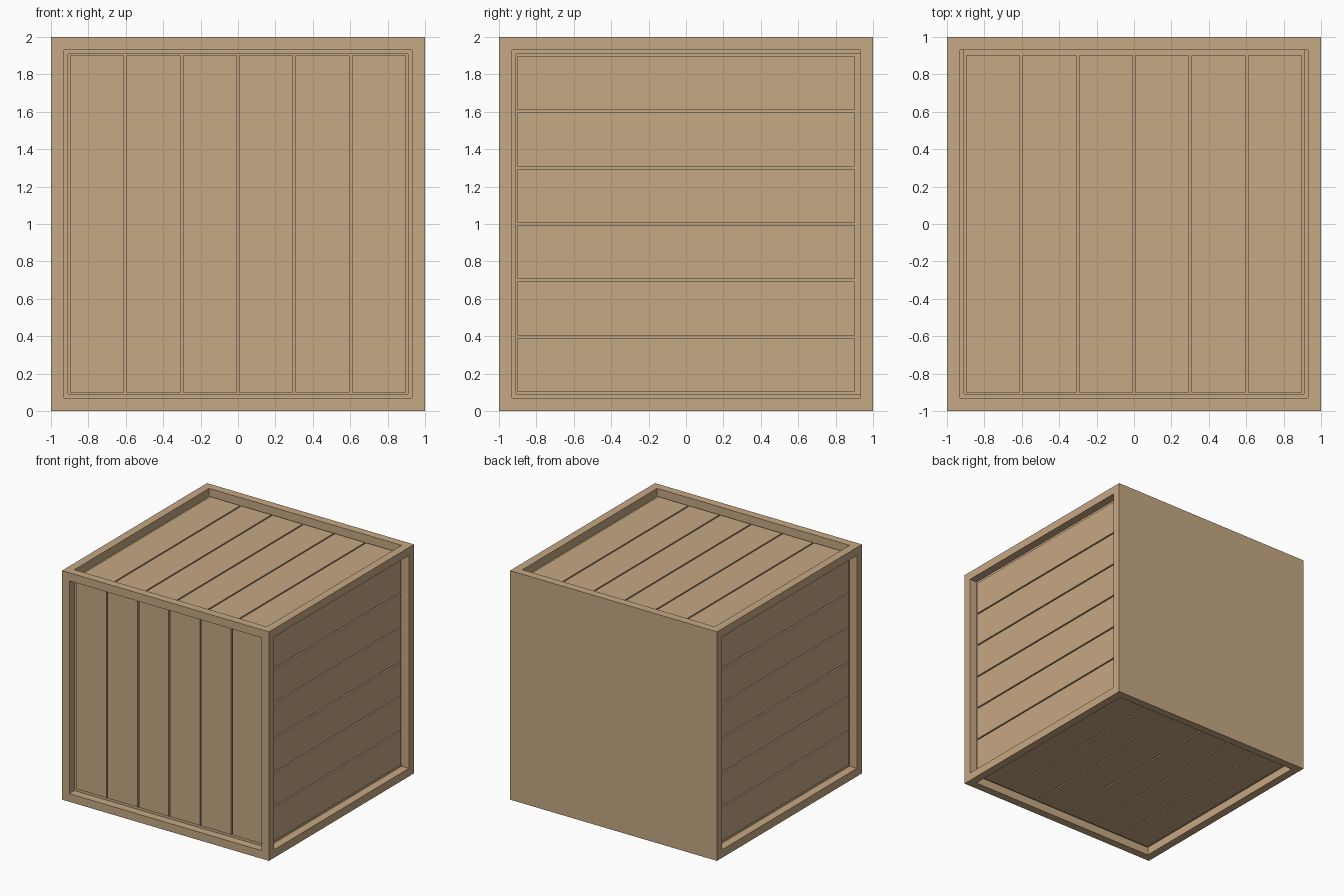
import bpy, bmesh
from mathutils import Matrix, Vector

if "Cube" in bpy.data.objects:
    bpy.data.objects.remove(bpy.data.objects["Cube"])

FRAME = 0.1       # frame width
RECESS = 0.053    # plank surface below the frame
FLOOR = 0.09      # bottom of the gaps between planks
COUNT, GAP, END = 6, 0.012, 0.002

wood = bpy.data.materials.new("wood")
wood.diffuse_color = (0.565, 0.392, 0.231, 1)
wood.use_nodes = True
wood.node_tree.nodes["Principled BSDF"].inputs["Base Color"].default_value = wood.diffuse_color


def finish(bm, name):
    mesh = bpy.data.meshes.new(name)
    bm.to_mesh(mesh)
    bm.free()
    mesh.materials.append(wood)
    obj = bpy.data.objects.new(name, mesh)
    bpy.context.collection.objects.link(obj)
    return obj


# Crate body: a cube with five recessed sides and a plain back
bm = bmesh.new()
bmesh.ops.create_cube(bm, size=2, matrix=Matrix.Translation((0, 0, 1)))
bm.normal_update()
sides = [f for f in bm.faces if f.normal.y < 0.5]
for face in sides:
    bmesh.ops.inset_individual(bm, faces=[face], thickness=FRAME)
    normal = face.normal.copy()
    inner = bmesh.ops.extrude_discrete_faces(bm, faces=[face])["faces"][0]
    bmesh.ops.translate(bm, verts=inner.verts, vec=normal * -FLOOR)
bmesh.ops.recalc_face_normals(bm, faces=bm.faces)
finish(bm, "crate_frame")


# Rows of planks: lie along 'along', spread across 'across', face 'out'
def planks(name, out, along):
    out, along = Vector(out), Vector(along)
    across = along.cross(out)
    span = 2 - 2 * FRAME
    width = (span - 2 * END - (COUNT - 1) * GAP) / COUNT
    thick = FLOOR - RECESS
    bm = bmesh.new()
    basis = Matrix((across, along, out)).transposed().to_4x4()
    for i in range(COUNT):
        offset = (i - (COUNT - 1) / 2) * (width + GAP)
        place = Matrix.Translation((offset, 0, 1 - RECESS - thick / 2))
        size = Matrix.Diagonal((width, span, thick, 1))
        bmesh.ops.create_cube(bm, size=1, matrix=Matrix.Translation((0, 0, 1)) @ basis @ place @ size)
    finish(bm, name)


planks("front_planks", (0, -1, 0), (0, 0, 1))
planks("right_planks", (1, 0, 0), (0, 1, 0))
planks("left_planks", (-1, 0, 0), (0, 1, 0))
planks("top_planks", (0, 0, 1), (0, 1, 0))
planks("bottom_planks", (0, 0, -1), (0, 1, 0))
